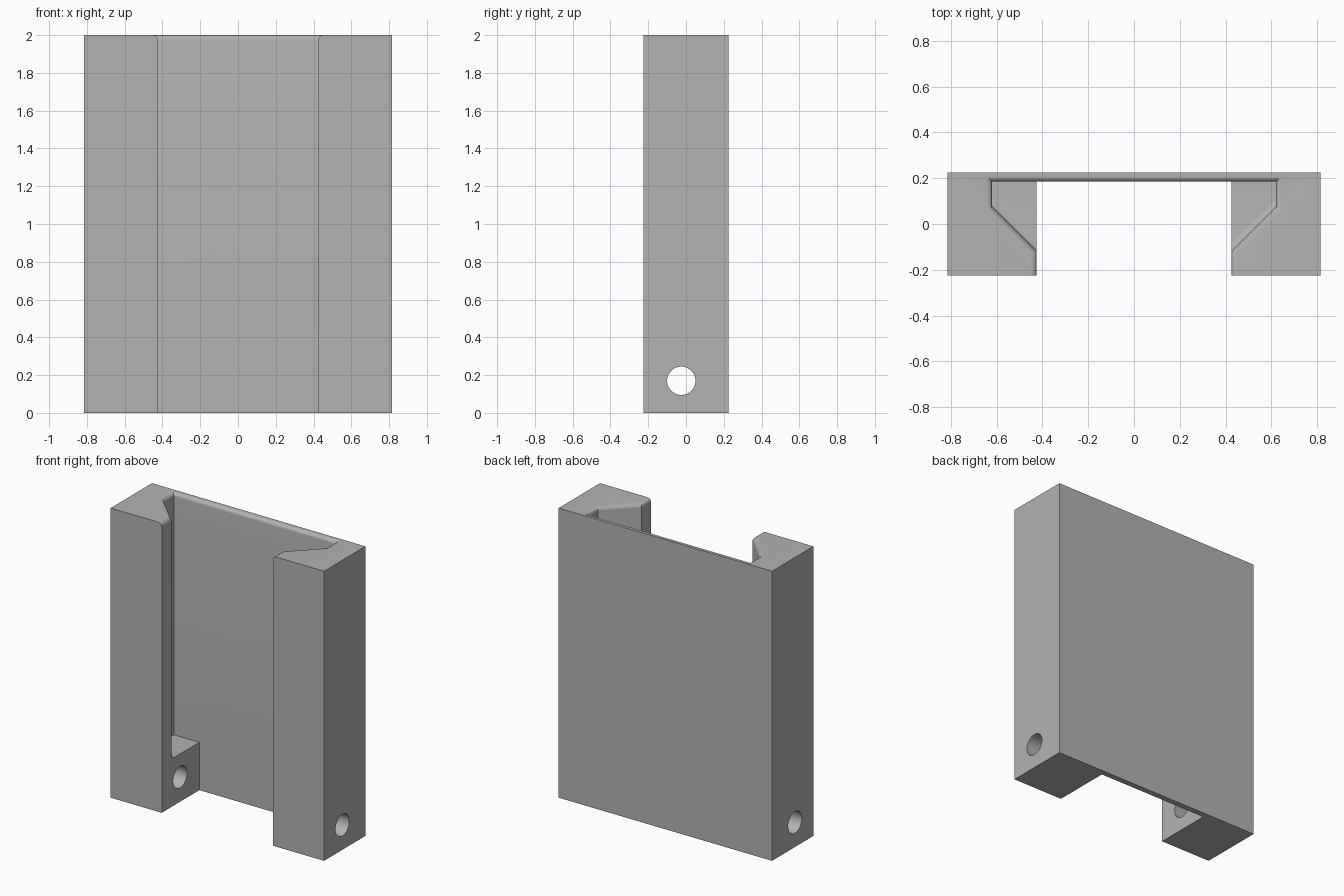
import bpy
import bmesh
import math

default = bpy.data.objects.get("Cube")
if default:
    bpy.data.objects.remove(default, do_unlink=True)

HALF_W, HALF_D, HEIGHT = 0.815, 0.225, 2.0
LIP_X, WALL_X, BACK_Y = 0.425, 0.62, 0.185   # front gap, channel wall, plate face
SLANT = 0.545                                # the slanted face lies on x - y = SLANT
FLOOR_Z, ROUND = 0.33, 0.025

grey = bpy.data.materials.new("plain_grey")
grey.use_nodes = True
grey.diffuse_color = (0.45, 0.45, 0.45, 1)
grey.node_tree.nodes["Principled BSDF"].inputs["Base Color"].default_value = grey.diffuse_color


def finish(name, bm):
    bmesh.ops.recalc_face_normals(bm, faces=bm.faces)
    mesh = bpy.data.meshes.new(name)
    bm.to_mesh(mesh)
    bm.free()
    mesh.materials.append(grey)
    obj = bpy.data.objects.new(name, mesh)
    bpy.context.collection.objects.link(obj)
    return obj


def box(name, x, y0, y1, z0, z1):
    bm = bmesh.new()
    bmesh.ops.create_cube(bm, size=1)
    bmesh.ops.scale(bm, verts=bm.verts, vec=(2 * x, y1 - y0, z1 - z0))
    bmesh.ops.translate(bm, verts=bm.verts, vec=(0, (y0 + y1) / 2, (z0 + z1) / 2))
    return finish(name, bm)


def section(grow, slant_grow):
    """Channel outline, widened outward by the given offsets."""
    lip, wall, back = LIP_X + grow, WALL_X + grow, BACK_Y + grow
    c = SLANT + slant_grow * math.sqrt(2)
    half = [(lip, -0.5), (lip, lip - c), (wall, wall - c), (wall, back)]
    return half + [(-x, y) for x, y in reversed(half)]


def channel():
    """Loft with a cove at the floor and a rounded mouth at the top."""
    rings = []
    steps = 6
    for i in range(steps + 1):
        a = math.pi / 2 * i / steps
        rings.append((FLOOR_Z + ROUND * (1 - math.cos(a)), 0, -ROUND * (1 - math.sin(a))))
    for i in range(steps + 1):
        a = math.pi / 2 * i / steps
        g = ROUND * (1 - math.cos(a))
        rings.append((HEIGHT - ROUND + ROUND * math.sin(a), g, g))
    rings.append((HEIGHT + 0.1, ROUND, ROUND))
    bm = bmesh.new()
    loops = [[bm.verts.new((x, y, z)) for x, y in section(g, s)] for z, g, s in rings]
    for low, high in zip(loops, loops[1:]):
        for i in range(len(low)):
            j = (i + 1) % len(low)
            bm.faces.new((low[i], low[j], high[j], high[i]))
    bm.faces.new(loops[0])
    bm.faces.new(loops[-1])
    return finish("channel_cutter", bm)


def bolt_hole():
    bm = bmesh.new()
    bmesh.ops.create_cone(bm, cap_ends=True, segments=48, radius1=0.075, radius2=0.075, depth=3)
    obj = finish("bolt_hole_cutter", bm)
    obj.rotation_euler.y = math.pi / 2
    obj.location = (0, -0.025, 0.17)
    return obj


# Solid body, then cut the slide channel, the gap between the feet and the bolt hole
body = box("slide_bracket", HALF_W, -HALF_D, HALF_D, 0, HEIGHT)
cutters = [channel(),
           box("foot_gap_cutter", LIP_X, -0.5, BACK_Y, -0.1, FLOOR_Z + 0.1),
           bolt_hole()]
bpy.context.view_layer.objects.active = body
for cutter in cutters:
    cutter.hide_render = True
    mod = body.modifiers.new(cutter.name, 'BOOLEAN')
    mod.operation = 'DIFFERENCE'
    mod.solver = 'EXACT'
    mod.object = cutter
    bpy.ops.object.modifier_apply(modifier=mod.name)
for cutter in cutters:
    bpy.data.objects.remove(cutter, do_unlink=True)

# Smooth the rounded mouth and the bore, keep the corners crisp
bpy.ops.object.select_all(action='DESELECT')
body.select_set(True)
bpy.ops.object.shade_smooth_by_angle(angle=math.radians(30))
